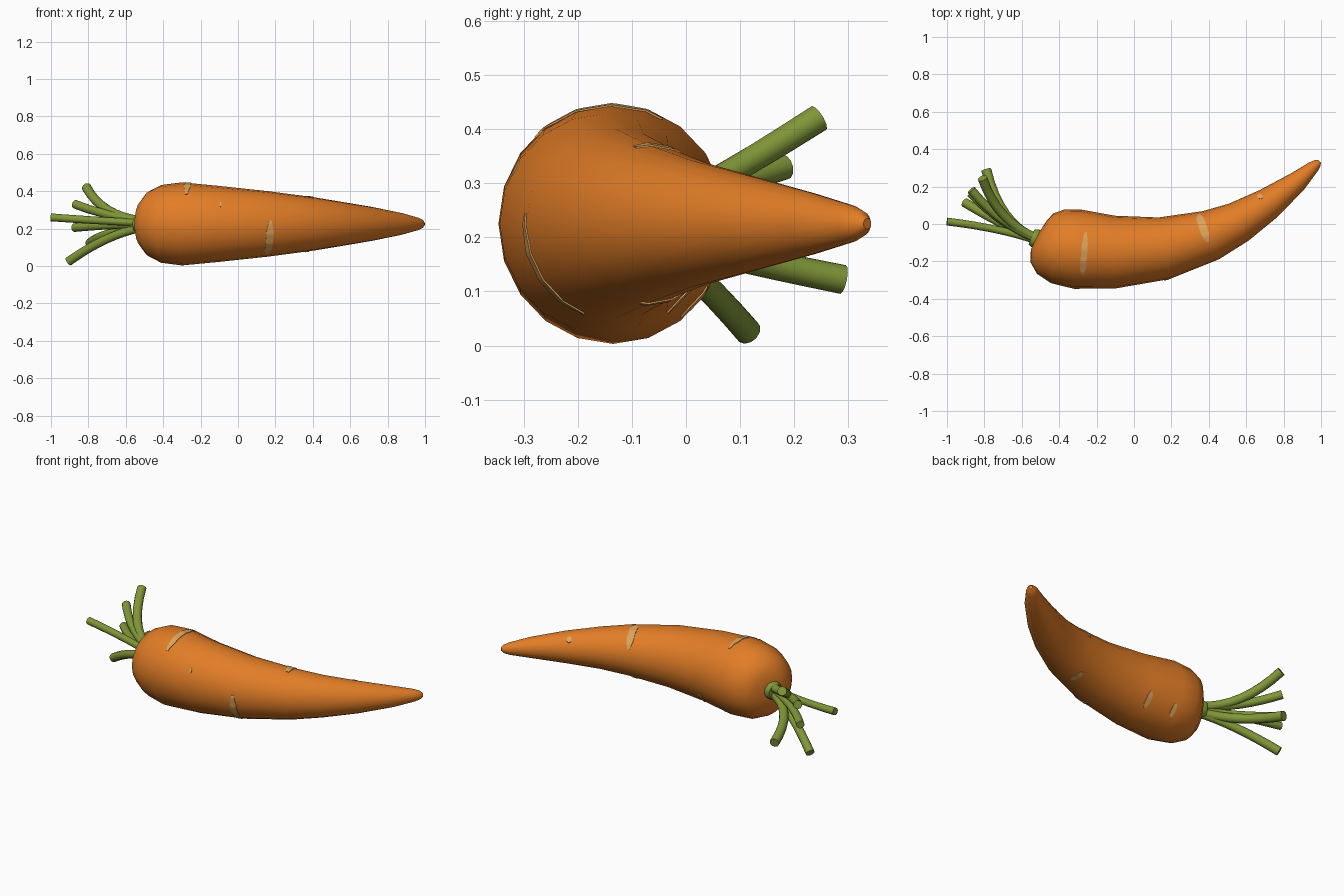
import bpy, bmesh, math
from mathutils import Vector

if "Cube" in bpy.data.objects:
    bpy.data.objects.remove(bpy.data.objects["Cube"])

Z = 0.225          # height of the root axis
SIDES = 20
FLAT = 0.957       # root is slightly narrower than tall


def material(name, rgb):
    m = bpy.data.materials.new(name)
    m.diffuse_color = (*rgb, 1)
    m.use_nodes = True
    m.node_tree.nodes["Principled BSDF"].inputs["Base Color"].default_value = m.diffuse_color
    return m


ORANGE = material("carrot orange", (0.76, 0.205, 0.02))
GREEN = material("stem green", (0.22, 0.31, 0.04))
TAN = material("pale mark", (0.72, 0.37, 0.11))


def finish(name, bm, mat, angle=40):
    bmesh.ops.recalc_face_normals(bm, faces=bm.faces)
    me = bpy.data.meshes.new(name)
    bm.to_mesh(me)
    bm.free()
    me.materials.append(mat)
    ob = bpy.data.objects.new(name, me)
    bpy.context.collection.objects.link(ob)
    bpy.ops.object.select_all(action='DESELECT')
    ob.select_set(True)
    bpy.context.view_layer.objects.active = ob
    bpy.ops.object.shade_smooth_by_angle(angle=math.radians(angle))
    return ob


def frames(path):
    """Centre, sideways and up vectors for each point of a path."""
    out = []
    for i, p in enumerate(path):
        t = (path[min(i + 1, len(path) - 1)] - path[max(i - 1, 0)]).normalized()
        side = Vector((0, 0, 1)).cross(t).normalized()
        out.append((p, side, t.cross(side)))
    return out


def loft(name, path, radii, sides, mat, flat=1.0):
    bm = bmesh.new()
    rings = []
    for (c, s, u), r in zip(frames(path), radii):
        rings.append([bm.verts.new(c + s * r * flat * math.sin(a) + u * r * math.cos(a))
                      for a in (2 * math.pi * k / sides for k in range(sides))])
    for a, b in zip(rings, rings[1:]):
        for k in range(sides):
            j = (k + 1) % sides
            bm.faces.new((a[k], a[j], b[j], b[k]))
    bm.faces.new(rings[0])
    bm.faces.new(rings[-1])
    return finish(name, bm, mat)


# Root: x, y, radius of each ring from crown to tip
ROOT = [(-0.526, -0.085, 0.06), (-0.51, -0.093, 0.125), (-0.475, -0.105, 0.175),
        (-0.41, -0.12, 0.208), (-0.30, -0.135, 0.222), (-0.10, -0.150, 0.203),
        (0.16, -0.13, 0.175), (0.41, -0.06, 0.142), (0.56, 0.01, 0.117),
        (0.72, 0.11, 0.09), (0.875, 0.228, 0.058), (0.96, 0.306, 0.034),
        (0.982, 0.325, 0.023), (0.993, 0.335, 0.010)]
root_path = [Vector((x, y, Z)) for x, y, r in ROOT]
root_radii = [r for x, y, r in ROOT]
loft("carrot_root", root_path, root_radii, SIDES, ORANGE, FLAT)
root_frames = frames(root_path)


def on_root(x, a, lift):
    """Point just above the faceted root, at axis position x and angle a."""
    i = next(k for k in range(len(ROOT) - 1) if ROOT[k + 1][0] >= x)
    f = (x - ROOT[i][0]) / (ROOT[i + 1][0] - ROOT[i][0])
    step = 2 * math.pi / SIDES
    facet = math.cos(step / 2) / math.cos(a % step - step / 2)
    pts = []
    for k in (i, i + 1):
        c, s, u = root_frames[k]
        r = root_radii[k] * facet + lift
        pts.append(c + s * r * FLAT * math.sin(a) + u * r * math.cos(a))
    return pts[0].lerp(pts[1], f)


# Pale marks: axis x, start and end angle from the top toward the back, width
MARKS = [(-0.265, -43, 27, 0.032), (0.145, -84, -160, 0.034),
         (0.385, 65, -12, 0.042), (0.705, 28, 52, 0.022),
         (-0.095, -63, -55, 0.010), (0.37, 150, 186, 0.028),
         (-0.10, 116, 144, 0.032), (-0.27, 122, 142, 0.028)]
for n, (x, a0, a1, w) in enumerate(MARKS):
    bm = bmesh.new()
    count = max(6, abs(a1 - a0) // 3)
    rows = []
    for k in range(count + 1):
        f = k / count
        a = math.radians(a0 + (a1 - a0) * f)
        h = w / 2 * (0.35 + 0.65 * min(1, 4 * f, 4 * (1 - f)))
        rows.append([bm.verts.new(on_root(x + dx, a, lift)) for dx, lift in
                     ((-h, -0.003), (-h, 0.003), (h, 0.003), (h, -0.003))])
    for a, b in zip(rows, rows[1:]):
        for j in range(4):
            bm.faces.new((a[j], a[(j + 1) % 4], b[(j + 1) % 4], b[j]))
    bm.faces.new(rows[0])
    bm.faces.new(rows[-1])
    finish(f"mark_{n + 1}", bm, TAN)

# Collar where the stems leave the crown
loft("stem_collar", [Vector((-0.505, -0.085, Z)), Vector((-0.53, -0.076, Z)),
                     Vector((-0.548, -0.069, Z))], [0.054, 0.052, 0.044], 14, GREEN)

# Stems: bend point, tip, radius
STEMS = [((-0.72, -0.02, 0.24), (-1.0, 0.013, 0.26), 0.021),
         ((-0.70, -0.01, 0.17), (-0.905, 0.115, 0.025), 0.025),
         ((-0.73, 0.01, 0.27), (-0.81, 0.245, 0.42), 0.026),
         ((-0.72, 0.00, 0.27), (-0.87, 0.182, 0.33), 0.024),
         ((-0.72, 0.00, 0.18), (-0.79, 0.29, 0.122), 0.027),
         ((-0.71, -0.01, 0.22), (-0.875, 0.165, 0.205), 0.023)]
base = Vector((-0.52, -0.08, Z))
for n, (bend, tip, r) in enumerate(STEMS):
    bend, tip = Vector(bend), Vector(tip)
    root = base + Vector((0, (bend.y + 0.0) * 0.5, (bend.z - Z) * 0.4))
    path = [root * (1 - t) ** 2 + bend * 2 * t * (1 - t) + tip * t * t
            for t in (k / 8 for k in range(9))]
    loft(f"stem_{n + 1}", path, [r * (0.9 + 0.1 * k / 8) for k in range(9)], 12, GREEN)
